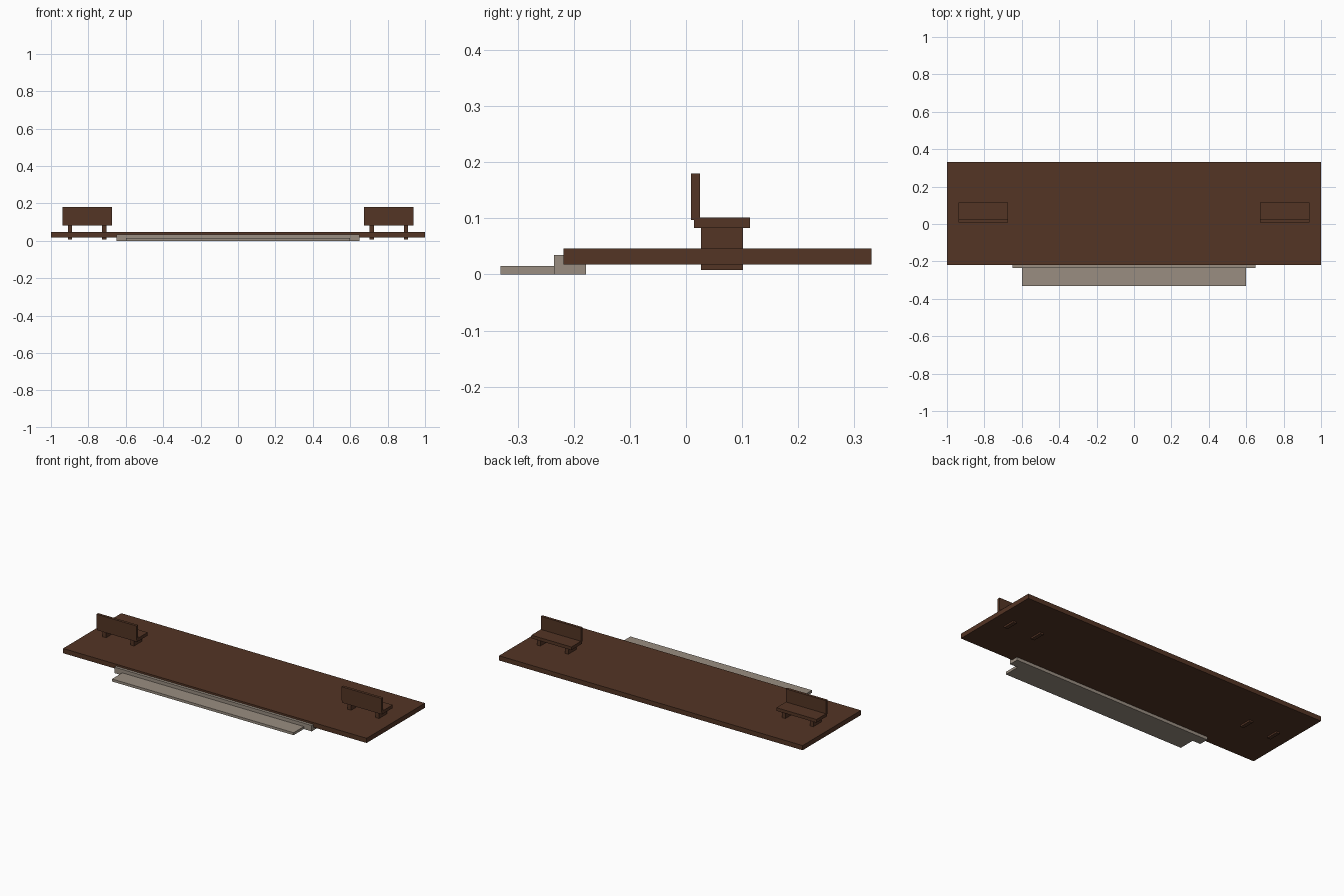
import bpy

if "Cube" in bpy.data.objects:
    bpy.data.objects.remove(bpy.data.objects["Cube"])

def material(name, rgb):
    m = bpy.data.materials.new(name)
    m.diffuse_color = (*rgb, 1)
    m.use_nodes = True
    m.node_tree.nodes["Principled BSDF"].inputs["Base Color"].default_value = m.diffuse_color
    return m

wood = material("brown wood", (0.088, 0.035, 0.018))
stone = material("grey stone", (0.32, 0.27, 0.22))

def box(name, x, y, z, mat):
    """Box from (min, max) ranges on each axis."""
    bpy.ops.mesh.primitive_cube_add(size=1, location=[sum(r) / 2 for r in (x, y, z)])
    o = bpy.context.object
    o.name = name
    o.scale = [r[1] - r[0] for r in (x, y, z)]
    bpy.ops.object.transform_apply(location=False, rotation=False, scale=True)
    o.data.materials.append(mat)
    return o

# porch deck
box("deck", (-1, 1), (-0.218, 0.331), (0.018, 0.046), wood)

# front steps
box("upper_step", (-0.65, 0.65), (-0.235, -0.178), (0, 0.035), stone)
box("lower_step", (-0.598, 0.598), (-0.331, -0.235), (0, 0.015), stone)

# one bench at each end, facing the rear
for side, cx in (("left", -0.807), ("right", 0.807)):
    w = (cx - 0.132, cx + 0.132)
    box(side + "_bench_seat", w, (0.014, 0.114), (0.083, 0.102), wood)
    box(side + "_bench_back", w, (0.009, 0.025), (0.097, 0.18), wood)
    for d in (-0.092, 0.092):
        lx = cx + d
        box(side + "_bench_leg", (lx - 0.011, lx + 0.011), (0.027, 0.102), (0.008, 0.085), wood)
